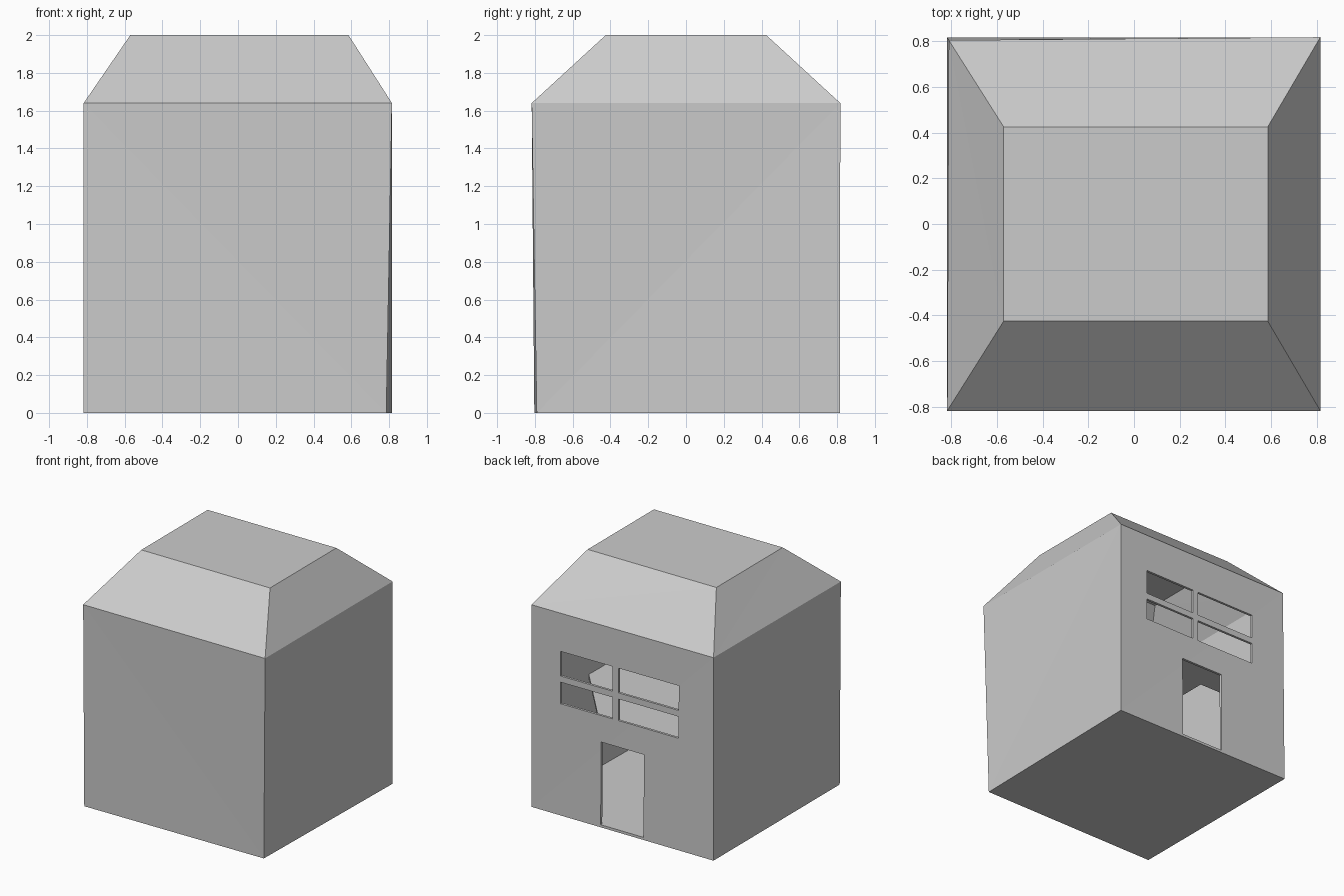
import bpy, bmesh

if "Cube" in bpy.data.objects:
    bpy.data.objects.remove(bpy.data.objects["Cube"])

T = 0.02  # wall thickness


def make_object(name, bm):
    bmesh.ops.recalc_face_normals(bm, faces=bm.faces[:])
    me = bpy.data.meshes.new(name)
    bm.to_mesh(me)
    bm.free()
    ob = bpy.data.objects.new(name, me)
    bpy.context.collection.objects.link(ob)
    return ob


def loft(name, rings, triangulate=False):
    """Closed solid through a stack of rings with equal point counts."""
    bm = bmesh.new()
    loops = [[bm.verts.new(p) for p in ring] for ring in rings]
    n = len(loops[0])
    for lo, hi in zip(loops, loops[1:]):
        for i in range(n):
            j = (i + 1) % n
            bm.faces.new((lo[i], lo[j], hi[j], hi[i]))
    bm.faces.new(loops[0][::-1])
    bm.faces.new(loops[-1])
    if triangulate:
        bmesh.ops.triangulate(bm, faces=bm.faces[:])
    return make_object(name, bm)


def prism(name, outline, z0, z1):
    return loft(name, [[(x, y, z) for x, y in outline] for z in (z0, z1)])


def box(name, x0, x1, y0, y1, z0, z1):
    return prism(name, [(x0, y0), (x1, y0), (x1, y1), (x0, y1)], z0, z1)


# Hollow house shell: slightly irregular base, eaves and flat roof top
base = [(-.817, -.803, 0), (.785, -.79, 0), (.815, .815, 0), (-.817, .815, 0)]
eaves = [(-.817, -.817, 1.64), (.815, -.817, 1.64), (.815, .817, 1.64), (-.81, .804, 1.64)]
top = [(-.57, -.425, 2), (.585, -.425, 2), (.585, .425, 2), (-.57, .425, 2)]
house = loft("house_shell", [base, eaves, top], triangulate=True)
sol = house.modifiers.new("thickness", 'SOLIDIFY')
sol.thickness = T
sol.offset = -1
sol.use_even_offset = True

# Openings in the back wall: doorway and four window panes
openings = [(-.19, .195, T + .001, .69)]
for x0, x1 in ((-.50, .04), (.09, .555)):
    for z0, z1 in ((.905, 1.08), (1.13, 1.33)):
        openings.append((x0, x1, z0, z1))
for i, (x0, x1, z0, z1) in enumerate(openings):
    cutter = box("opening_cutter_%d" % i, x0, x1, .7, .95, z0, z1)
    cutter.hide_render = True
    cutter.hide_set(True)
    mod = house.modifiers.new("opening_%d" % i, 'BOOLEAN')
    mod.operation = 'DIFFERENCE'
    mod.solver = 'EXACT'
    mod.object = cutter

# Apply the cuts and remove the helpers
deps = bpy.context.evaluated_depsgraph_get()
cut_mesh = bpy.data.meshes.new_from_object(house.evaluated_get(deps))
house.modifiers.clear()
house.data = cut_mesh
for ob in list(bpy.data.objects):
    if ob.name.startswith("opening_cutter"):
        bpy.data.objects.remove(ob)

# Upper floor with a stair opening on the left and a cut-off back corner
prism("upper_floor",
      [(-.28, -.78), (.78, -.78), (.785, .125), (.355, .63), (.23, .79),
       (-.79, .79), (-.79, .46), (-.28, .46)], .79, .82)
